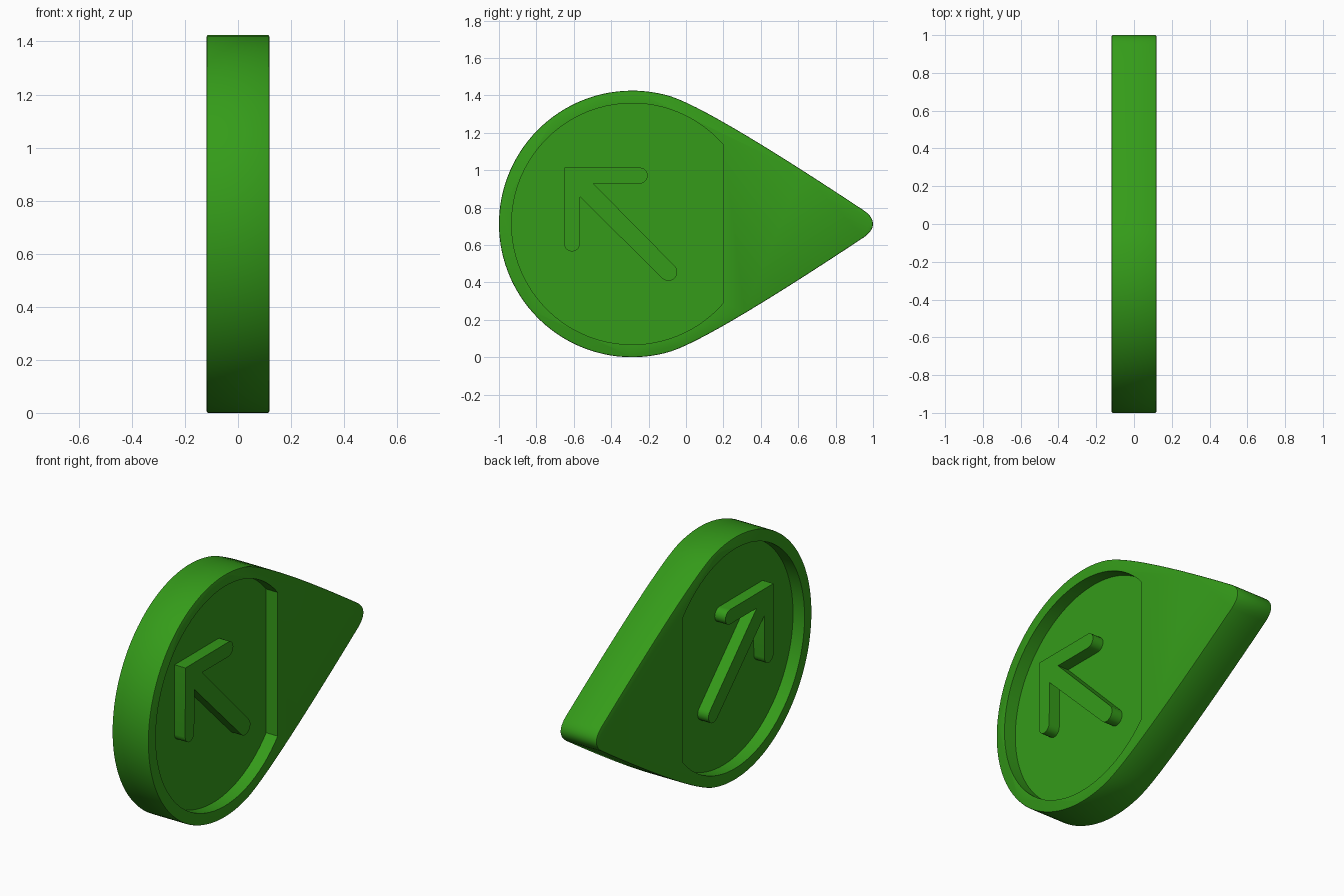
import bpy, bmesh
from math import sin, cos, atan2, radians, sqrt, pi
from mathutils import Vector
from mathutils.geometry import interpolate_bezier

if "Cube" in bpy.data.objects:
    bpy.data.objects.remove(bpy.data.objects["Cube"])

CY, CZ, R = -0.2875, 0.7125, 0.7125   # round end of the marker
HALF = 0.118                          # half thickness
DEPTH = 0.075                         # recess depth

green = bpy.data.materials.new("green")
green.diffuse_color = (0.035, 0.33, 0.01, 1)
green.use_nodes = True
green.node_tree.nodes["Principled BSDF"].inputs["Base Color"].default_value = green.diffuse_color


def arc(cy, cz, r, a0, a1, n):
    """Points on an arc in the YZ plane."""
    return [(cy + r * cos(a0 + (a1 - a0) * i / n),
             cz + r * sin(a0 + (a1 - a0) * i / n)) for i in range(n + 1)]


def bezier(p0, p1, p2, p3, n):
    pts = interpolate_bezier(*[Vector((*p, 0)) for p in (p0, p1, p2, p3)], n)
    return [(p.x, p.y) for p in pts]


def prism(name, outline, x0, x1, bevel=0):
    """Extrude a YZ outline along x, optionally softening the cap rims."""
    bm = bmesh.new()
    base = bm.faces.new([bm.verts.new((x0, y, z)) for y, z in outline])
    ext = bmesh.ops.extrude_face_region(bm, geom=[base], use_keep_orig=True)
    top = [v for v in ext["geom"] if isinstance(v, bmesh.types.BMVert)]
    bmesh.ops.translate(bm, verts=top, vec=(x1 - x0, 0, 0))
    bmesh.ops.recalc_face_normals(bm, faces=bm.faces)
    if bevel:
        rims = [e for e in bm.edges if abs(e.verts[0].co.x - e.verts[1].co.x) < 1e-6]
        bmesh.ops.bevel(bm, geom=rims, offset=bevel, segments=2, profile=0.5, affect='EDGES')
    me = bpy.data.meshes.new(name)
    bm.to_mesh(me)
    bm.free()
    me.materials.append(green)
    ob = bpy.data.objects.new(name, me)
    bpy.context.collection.objects.link(ob)
    return ob


def activate(ob):
    bpy.ops.object.select_all(action='DESELECT')
    ob.select_set(True)
    bpy.context.view_layer.objects.active = ob


# Teardrop body: bowed upper flank, rounded tip, mirrored flank, round end
flank = bezier((-0.08, 1.394), (0.1, 1.335), (0.55, 1.05), (0.95, 0.785), 16)
tip = bezier((0.95, 0.785), (0.98, 0.765), (1.0, 0.74), (1.0, CZ), 6)
upper = flank + tip[1:]
lower = [(y, 2 * CZ - z) for y, z in reversed(upper[:-1])]
a = atan2(1.394 - CZ, -0.08 - CY)
round_end = arc(CY, CZ, R, 2 * pi - a, a, 72)[1:-1]
body = prism("marker_body", upper + lower + round_end, -HALF, HALF, 0.006)

# Circular recess with a straight back edge, sunk into both faces
r = 0.645
a = atan2(sqrt(r * r - (0.2 - CY) ** 2), 0.2 - CY)
recess = arc(CY, CZ, r, a, 2 * pi - a, 72)
for side in (-1, 1):
    cutter = prism("recess_cutter", recess, *sorted((side * (HALF - DEPTH), side * 0.3)))
    cutter.hide_render = True
    mod = body.modifiers.new("recess", 'BOOLEAN')
    mod.operation, mod.solver, mod.object = 'DIFFERENCE', 'EXACT', cutter
    activate(body)
    bpy.ops.object.modifier_apply(modifier=mod.name)
    bpy.data.objects.remove(cutter)

# Raised diagonal arrow with rounded ends, on both recess floors
w = 0.043
arrow = [(-0.65, 1.014)]
arrow += arc(-0.61, 0.607, w - 0.001, pi, 2 * pi, 10)
arrow += [(-0.566, 0.856)]
arrow += arc(-0.094, 0.455, 0.047, radians(225), radians(405), 10)
arrow += [(-0.495, 0.928)]
arrow += arc(-0.248, 0.971, w, -pi / 2, pi / 2, 10)
raised = [prism(f"arrow_{n}", arrow, *sorted((s * (HALF - DEPTH - 0.003), s * (HALF - 0.005))))
          for n, s in (("right", 1), ("left", -1))]

for ob in [body] + raised:
    activate(ob)
    bpy.ops.object.shade_smooth_by_angle(angle=radians(30))
